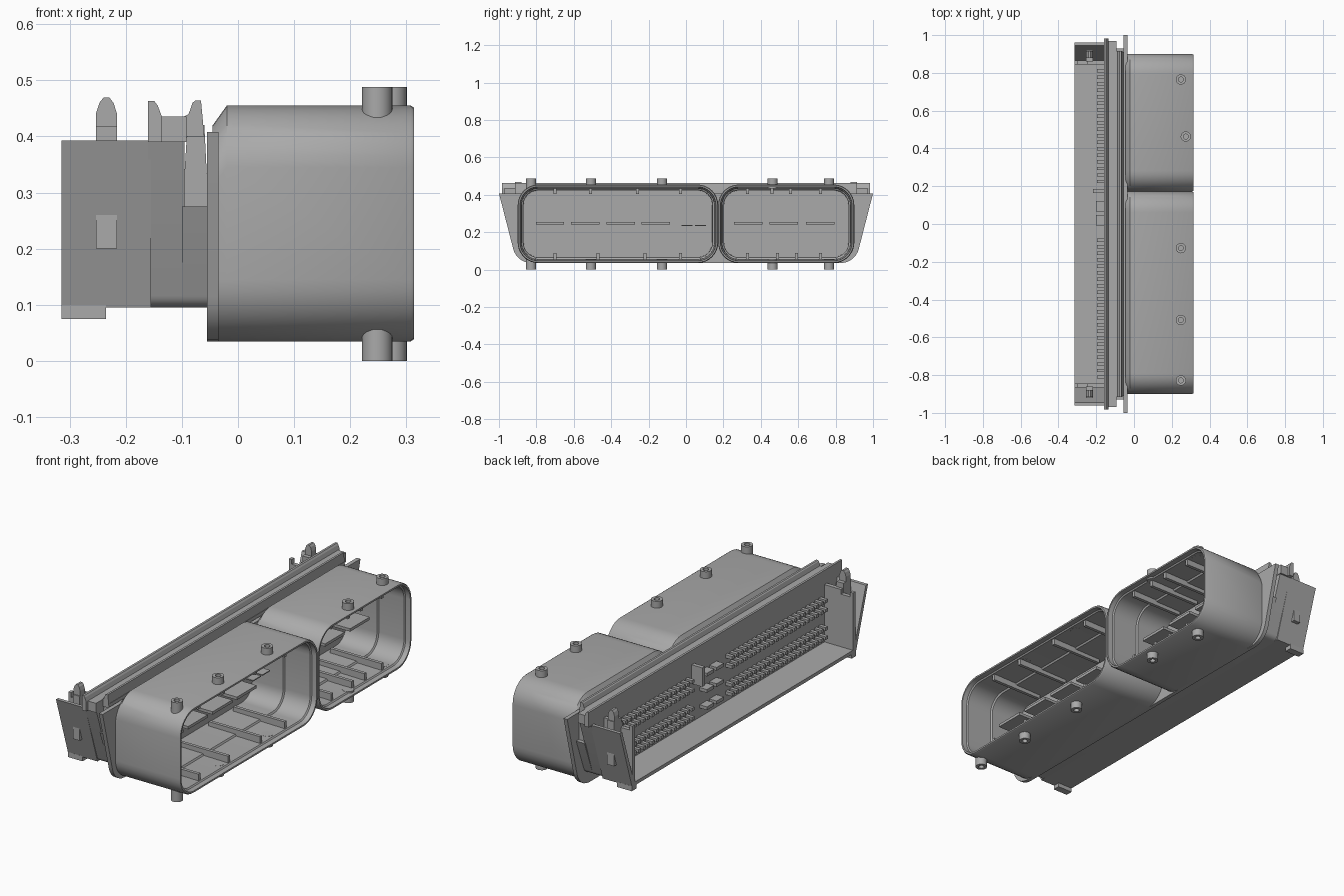
import bpy, bmesh, math
from mathutils import Vector

cube = bpy.data.objects.get("Cube")
if cube:
    bpy.data.objects.remove(cube, do_unlink=True)

grey = bpy.data.materials.new("plain_grey")
grey.use_nodes = True
grey.diffuse_color = (0.4, 0.4, 0.4, 1)
grey.node_tree.nodes["Principled BSDF"].inputs["Base Color"].default_value = (0.4, 0.4, 0.4, 1)


def finish(name, bm, smooth=False):
    bmesh.ops.recalc_face_normals(bm, faces=bm.faces)
    mesh = bpy.data.meshes.new(name)
    bm.to_mesh(mesh)
    bm.free()
    mesh.materials.append(grey)
    ob = bpy.data.objects.new(name, mesh)
    bpy.context.collection.objects.link(ob)
    if smooth:
        bpy.ops.object.select_all(action='DESELECT')
        ob.select_set(True)
        bpy.context.view_layer.objects.active = ob
        bpy.ops.object.shade_smooth_by_angle(angle=math.radians(35))
    return ob


def add_box(bm, x, y, z):
    """Add a box from three (low, high) ranges."""
    geo = bmesh.ops.create_cube(bm, size=1)
    for v in geo["verts"]:
        v.co = Vector([(a + b) / 2 + c * (b - a) for (a, b), c in zip((x, y, z), v.co)])


def boxes(name, ranges):
    bm = bmesh.new()
    for r in ranges:
        add_box(bm, *r)
    return finish(name, bm)


def loft(name, rings, cap=True, smooth=False):
    """Skin rings of equal length, capping the first and last."""
    bm = bmesh.new()
    loops = [[bm.verts.new(p) for p in ring] for ring in rings]
    n = len(loops[0])
    for a, b in zip(loops, loops[1:]):
        for i in range(n):
            j = (i + 1) % n
            bm.faces.new((a[i], a[j], b[j], b[i]))
    if cap:
        bm.faces.new(loops[0])
        bm.faces.new(loops[-1])
    return finish(name, bm, smooth)


def prism_x(name, pts, x0, x1, smooth=False):
    return loft(name, [[(x, y, z) for y, z in pts] for x in (x0, x1)], smooth=smooth)


def prism_y(name, pts, y0, y1):
    return loft(name, [[(x, y, z) for x, z in pts] for y in (y0, y1)])


def rounded(y0, y1, z0, z1, r, steps=8):
    pts = []
    for k, (cy, cz) in enumerate(((y1 - r, z1 - r), (y0 + r, z1 - r),
                                  (y0 + r, z0 + r), (y1 - r, z0 + r))):
        for i in range(steps + 1):
            a = math.pi / 2 * (k + i / steps)
            pts.append((cy + r * math.cos(a), cz + r * math.sin(a)))
    return pts


def tapered(top, z_top, low, z_low, r=0.0):
    """Symmetric outline with sloped sides and rounded lower corners."""
    right = [(top, z_top)]
    slope = math.atan2(top - low, z_top - z_low)
    steps = 6
    cy, cz = low - r * math.cos(slope), z_low + r
    for i in range(steps + 1):
        a = -slope - (math.pi / 2 - slope) * i / steps
        right.append((cy + r * math.cos(a), cz + r * math.sin(a)))
    return right + [(-y, z) for y, z in reversed(right)]


# Mating shells, open toward +x
def shell(name, y0, y1):
    z0, z1, r = 0.035, 0.455, 0.11
    rings = []
    for x, inset, drop in ((-0.045, 0, 0.035), (-0.02, 0, 0), (0.308, 0, 0), (0.314, 0.004, 0),
                           (0.314, 0.012, 0), (0.29, 0.014, 0), (0.285, 0.02, 0),
                           (0.15, 0.022, 0), (0.145, 0.03, 0), (-0.02, 0.032, 0)):
        pts = rounded(y0 + inset, y1 - inset, z0 + inset, z1 - inset - drop, r - inset)
        rings.append([(x, y, z) for y, z in pts])
    loft(name, rings, smooth=True)


shell("large_shell", -0.9, 0.172)
shell("small_shell", 0.172, 0.9)

# Mounting plate and header body
prism_x("mounting_plate", tapered(1.0, 0.408, 0.925, 0.035, 0.1), -0.055, -0.035, True)
prism_x("header_body", tapered(0.965, 0.4, 0.87, 0.095, 0.03), -0.16, -0.095, True)
prism_x("lower_body", tapered(0.93, 0.275, 0.87, 0.095, 0.03), -0.1, -0.05, True)
prism_y("upper_body", [(-0.1, 0.26), (-0.09, 0.42), (-0.06, 0.42), (-0.052, 0.26)], -0.91, 0.91)

# Grooved seal rail along the top
prism_y("rear_rail", [(-0.16, 0.39), (-0.16, 0.463), (-0.149, 0.463), (-0.143, 0.455),
                      (-0.136, 0.436), (-0.136, 0.39)], -0.983, 0.983)
prism_y("rail_channel", [(-0.14, 0.39), (-0.14, 0.436), (-0.092, 0.436), (-0.092, 0.39)], -0.97, 0.97)
prism_y("front_rail", [(-0.095, 0.4), (-0.095, 0.436), (-0.088, 0.44), (-0.081, 0.46),
                       (-0.076, 0.464), (-0.066, 0.464), (-0.06, 0.4)], -0.915, 0.915)

# Open rear tray: floor, sloped ends, inner ends, feet and latch posts
boxes("tray_floor", [((-0.315, -0.155), (-0.868, 0.868), (0.095, 0.112))])
for s, side in ((1, "left"), (-1, "right")):
    prism_x(side + "_sloped_end", [(s * 0.962, 0.393), (s * 0.945, 0.393),
                                   (s * 0.848, 0.1), (s * 0.868, 0.095)], -0.315, -0.155)
    boxes(side + "_inner_end", [
        ((-0.315, -0.3), sorted((s * 0.845, s * 0.865)), (0.1, 0.393)),
        ((-0.3, -0.25), sorted((s * 0.845, s * 0.865)), (0.1, 0.37)),
        ((-0.25, -0.155), sorted((s * 0.845, s * 0.865)), (0.1, 0.393))])
    boxes(side + "_foot", [((-0.315, -0.235), sorted((s * 0.835, s * 0.87)), (0.075, 0.1))])
    boxes(side + "_post_base", [((-0.253, -0.216), sorted((s * 0.86, s * 0.92)), (0.2, 0.418))])
    head = [(-0.253, 0.415), (-0.253, 0.442), (-0.247, 0.46), (-0.24, 0.469), (-0.229, 0.469),
            (-0.222, 0.46), (-0.216, 0.442), (-0.216, 0.415)]
    prism_y(side + "_latch_post", head, s * 0.88, s * 0.915)

# Solder pin field on the rear wall
pins = []
for first, count in ((0.225, 18), (-0.81, 22)):
    for i in range(count):
        y = first + i * 0.0345
        for z in (0.335, 0.29, 0.2, 0.155):
            pins.append(((-0.197, -0.155), (y - 0.009, y + 0.009), (z - 0.008, z + 0.008)))
for y in (0.095, 0.02):
    for z in (0.33, 0.25, 0.165):
        pins.append(((-0.2, -0.155), (y - 0.028, y + 0.028), (z - 0.008, z + 0.008)))
boxes("rear_pins", pins)
boxes("rear_key", [((-0.218, -0.155), (0.165, 0.185), (0.3, 0.393))])

# Flat blades inside the shells
blades = [((-0.03, 0.16), (y, y + 0.152), (0.24, 0.254))
          for y in (-0.803, -0.615, -0.425, -0.237, 0.256, 0.447, 0.641)]
blades += [((-0.03, 0.1), (y, y + 0.06), (0.234, 0.239)) for y in (-0.025, 0.047)]
boxes("contact_blades", blades)

# Guide ribs on the shell roof and floor
ribs = [((0.0, 0.28), (y - 0.008, y + 0.008), (0.405, 0.437))
        for y in (-0.7, -0.51, -0.26, -0.03, 0.33, 0.46, 0.56, 0.72)]
ribs += [((0.0, 0.28), (y - 0.008, y + 0.008), (0.053, 0.088))
         for y in (-0.7, -0.47, -0.22, -0.03, 0.33, 0.49, 0.59, 0.72)]
boxes("guide_ribs", ribs)


# Bored bosses above and below the shells
def boss(name, x, y, z_in, z_out):
    depth = z_out + (z_in - z_out) * 0.5
    rings = []
    for z, r in ((z_in, 0.027), (z_out, 0.027), (z_out, 0.013), (depth, 0.013)):
        rings.append([(x + r * math.cos(a), y + r * math.sin(a), z)
                      for a in (math.tau * i / 24 for i in range(24))])
    loft(name, rings, smooth=True)


for x, y in ((0.248, 0.765), (0.274, 0.463), (0.248, -0.128), (0.248, -0.508), (0.248, -0.828)):
    boss("upper_boss", x, y, 0.434, 0.488)
    boss("lower_boss", x, y, 0.056, 0.0)
